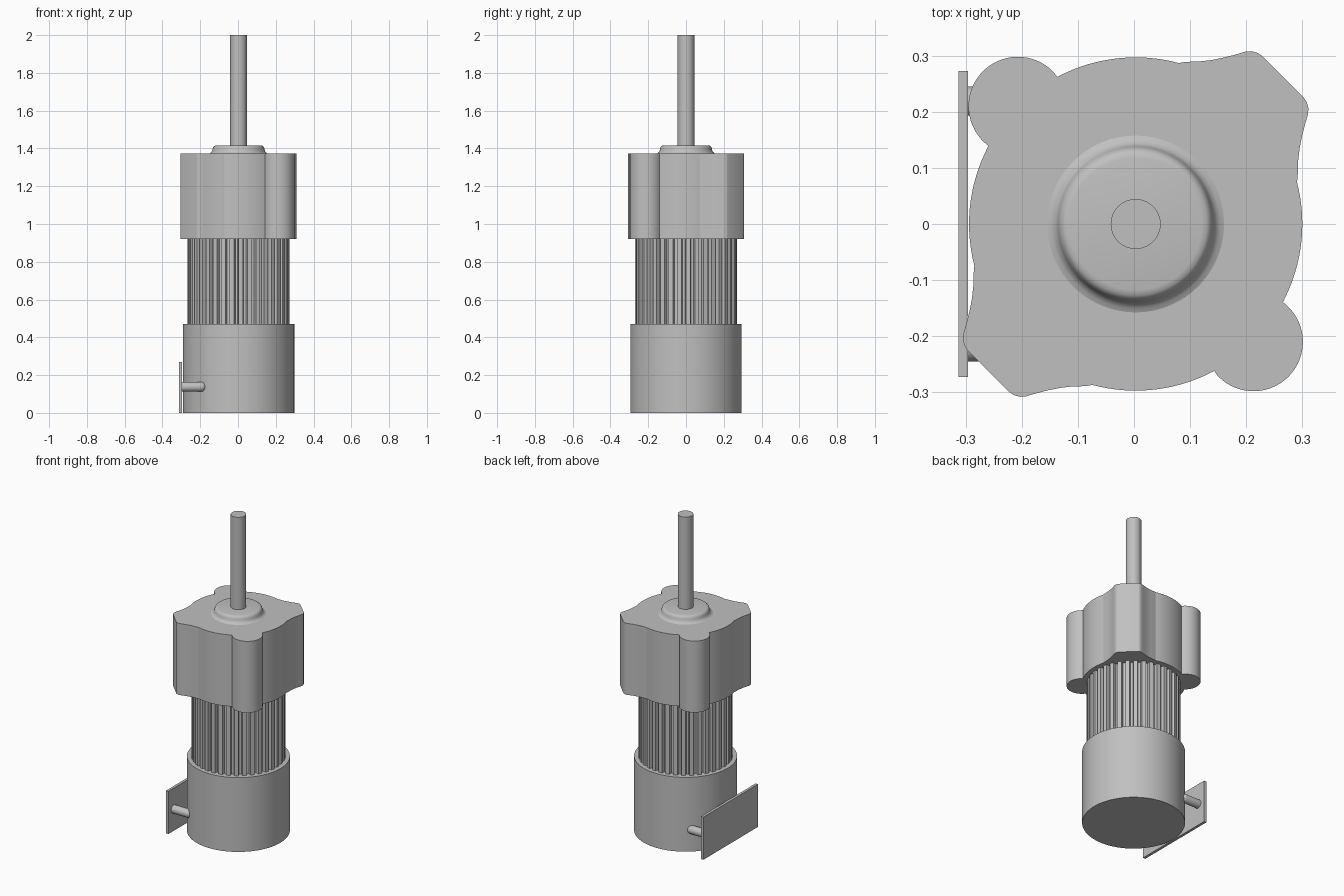
import bpy, bmesh, math
from math import sin, cos, pi, atan2, hypot
from mathutils import Matrix

if "Cube" in bpy.data.objects:
    bpy.data.objects.remove(bpy.data.objects["Cube"])

CX = 0.003  # motor axis offset in x

grey = bpy.data.materials.new("plain grey")
grey.diffuse_color = (0.53, 0.53, 0.53, 1)
grey.use_nodes = True
grey.node_tree.nodes["Principled BSDF"].inputs["Base Color"].default_value = grey.diffuse_color


def finish(name, bm, angle=30):
    bmesh.ops.recalc_face_normals(bm, faces=bm.faces)
    me = bpy.data.meshes.new(name)
    bm.to_mesh(me)
    bm.free()
    me.materials.append(grey)
    ob = bpy.data.objects.new(name, me)
    bpy.context.collection.objects.link(ob)
    bpy.ops.object.select_all(action='DESELECT')
    ob.select_set(True)
    bpy.context.view_layer.objects.active = ob
    bpy.ops.object.shade_smooth_by_angle(angle=math.radians(angle))
    return ob


def prism(name, outline, z0, z1, angle=30):
    bm = bmesh.new()
    low = [bm.verts.new((x + CX, y, z0)) for x, y in outline]
    high = [bm.verts.new((x + CX, y, z1)) for x, y in outline]
    n = len(outline)
    for i in range(n):
        j = (i + 1) % n
        bm.faces.new((low[i], low[j], high[j], high[i]))
    bm.faces.new(low)
    bm.faces.new(high)
    return finish(name, bm, angle)


def lathe(name, profile, n=96, matrix=None):
    bm = bmesh.new()
    rings = [[bm.verts.new((r * cos(2 * pi * i / n), r * sin(2 * pi * i / n), z))
              for i in range(n)] for r, z in profile]
    for a, b in zip(rings, rings[1:]):
        for i in range(n):
            j = (i + 1) % n
            bm.faces.new((a[i], a[j], b[j], b[i]))
    bm.faces.new(rings[0])
    bm.faces.new(rings[-1])
    bm.transform(matrix or Matrix.Translation((CX, 0, 0)))
    return finish(name, bm)


def arc(cx, cy, r, a0, a1, n):
    return [(cx + r * cos(a0 + (a1 - a0) * i / n),
             cy + r * sin(a0 + (a1 - a0) * i / n)) for i in range(n + 1)]


# lower housing
lathe("lower_housing", [(0.295, 0), (0.295, 0.47)], 128)

# ribbed middle section
ribs, outline = 36, []
for k in range(ribs):
    for f, r in ((0.0, 0.27), (0.5, 0.27), (0.6, 0.248), (0.9, 0.248)):
        a = 2 * pi * (k + f) / ribs
        outline.append((r * cos(a), r * sin(a)))
prism("ribbed_body", outline, 0.47, 0.92, 20)

# gear head: half outline repeated by a half turn
R = 0.297
ear = [(0.289, 0.09), (0.2895, 0.112), (0.292, 0.134), (0.2965, 0.157),
       (0.302, 0.178), (0.307, 0.195), (0.308, 0.206), (0.305, 0.217),
       (0.299, 0.226)]
ear += [(y, x) for x, y in reversed(ear)]       # mirrored over the diagonal
LX, LY, LR = -0.21, 0.21, 0.088                 # round corner lobe
p, q = (-0.140, 0.262), (-0.262, 0.140)         # lobe meets main circle
a_p, a_q = atan2(p[1] - LY, p[0] - LX), atan2(q[1] - LY, q[0] - LX)
half = list(ear)
half += arc(0, 0, R, atan2(0.285, 0.092), atan2(p[1], p[0]), 16)[1:]
half += arc(LX, LY, LR, a_p, a_q + 2 * pi, 32)[1:]
half += arc(0, 0, R, atan2(q[1], q[0]), pi + atan2(0.09, 0.289), 16)[1:-1]
prism("gear_head", half + [(-x, -y) for x, y in half], 0.92, 1.372, 18)

# collar with filleted foot and rounded rim
lathe("collar", [(0.16, 1.371), (0.15, 1.375), (0.143, 1.381), (0.139, 1.39),
                 (0.137, 1.40), (0.133, 1.409), (0.127, 1.414), (0.118, 1.416)])

# output shaft
lathe("shaft", [(0.0445, 1.40), (0.0445, 2.0)], 64)

# mounting plate
bm = bmesh.new()
bmesh.ops.create_cube(bm, size=1, matrix=Matrix.Translation((-0.3045, 0.0, 0.135))
                      @ Matrix.Diagonal((0.017, 0.545, 0.27, 1)))
finish("mounting_plate", bm)

# two round-ended pins joining plate and housing
pin = [(0.026, 0), (0.026, 0.107)]
pin += [(0.026 * cos(t), 0.107 + 0.024 * sin(t)) for t in (0.3, 0.6, 0.9, 1.2, 1.45)]
for side, y in (("front", -0.219), ("back", 0.219)):
    lathe("pin_" + side, pin, 32,
          Matrix.Translation((-0.30, y, 0.138)) @ Matrix.Rotation(pi / 2, 4, 'Y'))
